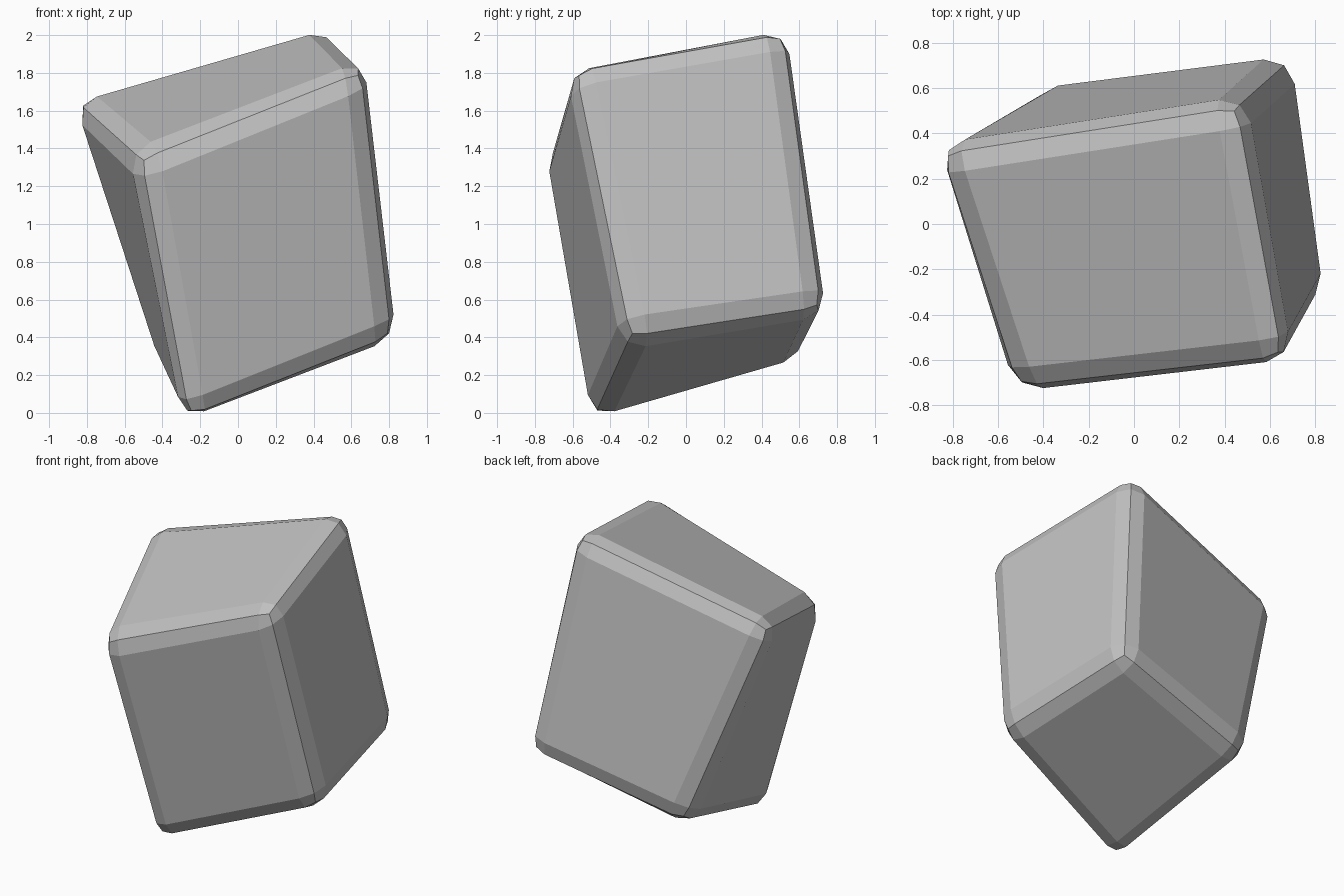
import bpy
import bmesh

cube = bpy.data.objects.get("Cube")
if cube:
    bpy.data.objects.remove(cube, do_unlink=True)

# Plain stone grey
grey = bpy.data.materials.new("stone_grey")
grey.use_nodes = True
colour = (0.53, 0.53, 0.53, 1)
grey.diffuse_color = colour
shader = next(n for n in grey.node_tree.nodes if n.type == "BSDF_PRINCIPLED")
shader.inputs["Base Color"].default_value = colour

# Skewed block: top and bottom rings run front left, front right, back right, back left
top = [(-0.54, -0.757, 1.355), (0.688, -0.622, 1.85),
       (0.475, 0.55, 2.055), (-0.904, 0.33, 1.676)]
bottom = [(-0.281, -0.52, -0.075), (0.853, -0.316, 0.381),
          (0.712, 0.757, 0.539), (-0.417, 0.62, 0.275)]

bm = bmesh.new()
upper = [bm.verts.new(p) for p in top]
lower = [bm.verts.new(p) for p in bottom]
bm.faces.new(upper)
bm.faces.new(lower[::-1])
for i in range(4):
    j = (i + 1) % 4
    bm.faces.new((lower[i], lower[j], upper[j], upper[i]))
bmesh.ops.recalc_face_normals(bm, faces=bm.faces)

mesh = bpy.data.meshes.new("rock_block")
bm.to_mesh(mesh)
bm.free()
mesh.materials.append(grey)
rock = bpy.data.objects.new("rock_block", mesh)
bpy.context.collection.objects.link(rock)

# Chipped, faceted edges
bevel = rock.modifiers.new("worn_edges", "BEVEL")
bevel.width = 0.125
bevel.segments = 2
bevel.limit_method = "NONE"
